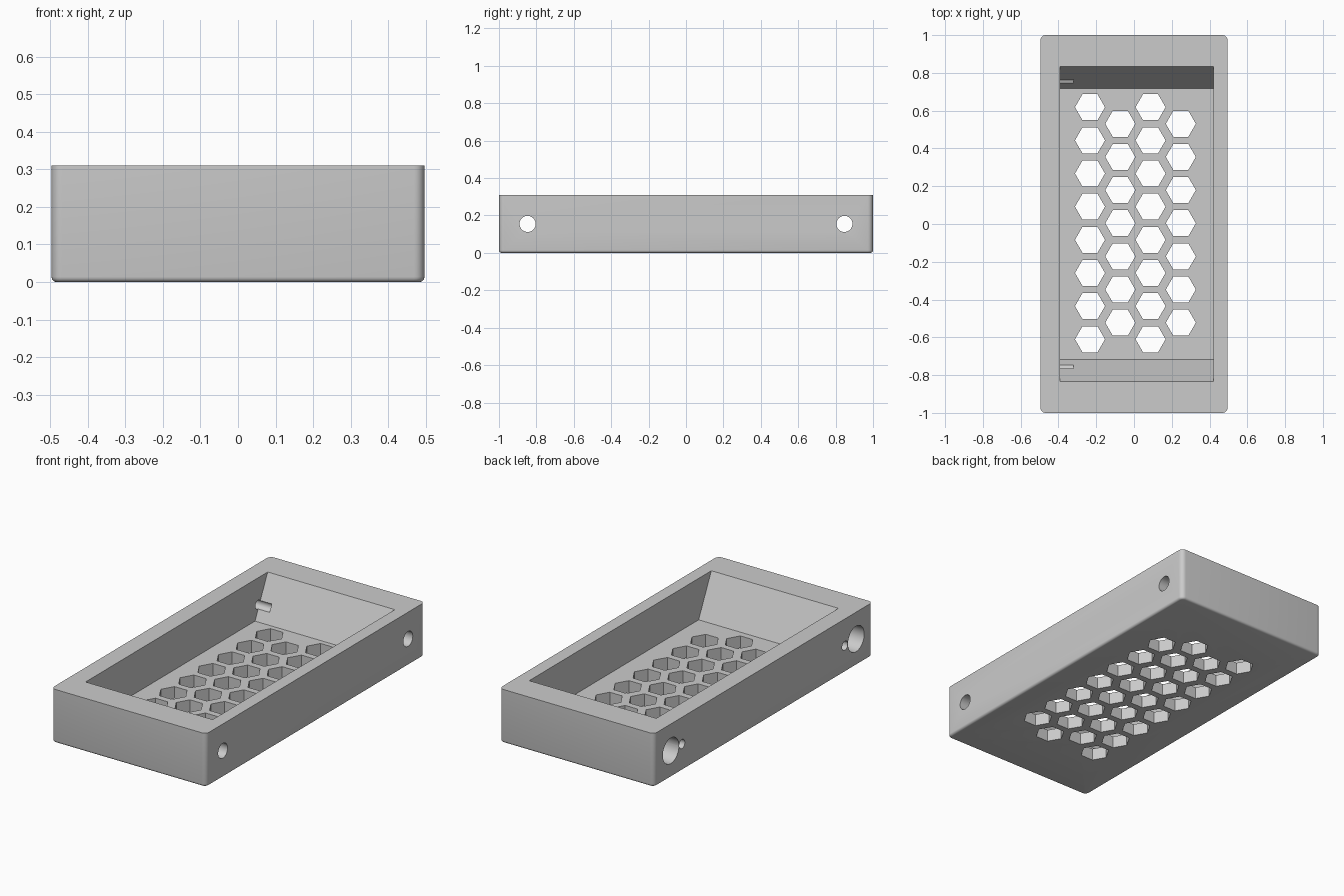
import bpy, bmesh, math
from mathutils import Matrix, Vector

old = bpy.data.objects.get("Cube")
if old:
    bpy.data.objects.remove(old, do_unlink=True)

HALF_X, HALF_Y, HEIGHT, FLOOR = 0.496, 1.0, 0.31, 0.07
BORE_Z = 0.155

grey = bpy.data.materials.new("plain grey")
grey.use_nodes = True
colour = (0.6, 0.6, 0.6, 1)
grey.diffuse_color = colour
grey.node_tree.nodes["Principled BSDF"].inputs["Base Color"].default_value = colour


def make_object(name, bm):
    bmesh.ops.recalc_face_normals(bm, faces=bm.faces)
    mesh = bpy.data.meshes.new(name)
    bm.to_mesh(mesh)
    bm.free()
    mesh.materials.append(grey)
    obj = bpy.data.objects.new(name, mesh)
    bpy.context.collection.objects.link(obj)
    return obj


def add_prism(bm, sides, radius, depth, matrix):
    bmesh.ops.create_cone(bm, cap_ends=True, segments=sides, radius1=radius,
                          radius2=radius, depth=depth, matrix=matrix)


def add_bore(bm, radius, y, x0, x1):
    """Round bore running along x from x0 to x1."""
    place = Matrix.Translation(((x0 + x1) / 2, y, BORE_Z))
    add_prism(bm, 40, radius, x1 - x0, place @ Matrix.Rotation(math.pi / 2, 4, 'Y'))


# Tray block: rounded upright corners, softened bottom edge
bm = bmesh.new()
bmesh.ops.create_cube(bm, size=1, matrix=Matrix.Translation((0, 0, HEIGHT / 2))
                      @ Matrix.Diagonal((2 * HALF_X, 2 * HALF_Y, HEIGHT, 1)))
upright = [e for e in bm.edges if abs(e.verts[0].co.z - e.verts[1].co.z) > 0.1]
bmesh.ops.bevel(bm, geom=upright, offset=0.028, segments=6, profile=0.5, affect='EDGES')
bottom = [e for e in bm.edges if all(v.co.z < 0.001 for v in e.verts)]
bmesh.ops.bevel(bm, geom=bottom, offset=0.014, segments=4, profile=0.5, affect='EDGES')
tray = make_object("tray", bm)

# Cavity: trapezium profile with sloping ends, extruded across the width
top = HEIGHT + 0.05
slope = (0.833 - 0.717) / (HEIGHT - FLOOR)
y_low, y_high = 0.717, 0.717 + slope * (top - FLOOR)
bm = bmesh.new()
profile = [(-y_low, FLOOR), (y_low, FLOOR), (y_high, top), (-y_high, top)]
face = bm.faces.new([bm.verts.new((-0.393, y, z)) for y, z in profile])
side = bmesh.ops.extrude_face_region(bm, geom=[face])
bmesh.ops.translate(bm, vec=Vector((0.393 + 0.421, 0, 0)),
                    verts=[g for g in side["geom"] if isinstance(g, bmesh.types.BMVert)])
cutters = [make_object("cavity_cutter", bm)]

# Honeycomb vents through the floor, alternate columns staggered
bm = bmesh.new()
pitch = 0.1755
for column in range(4):
    count = 8 - column % 2
    for row in range(count):
        y = 0.004 + (row - (count - 1) / 2) * pitch
        add_prism(bm, 6, 0.0795, 0.3,
                  Matrix.Translation((-0.233 + 0.1603 * column, y, 0))
                  @ Matrix.Rotation(math.pi / 2, 4, 'Z'))
# turn the hexagons so that their points lie along x
if max(v.co.x for v in bm.verts) < 0.32:
    bm.clear()
    for column in range(4):
        count = 8 - column % 2
        for row in range(count):
            y = 0.004 + (row - (count - 1) / 2) * pitch
            add_prism(bm, 6, 0.0795, 0.3,
                      Matrix.Translation((-0.233 + 0.1603 * column, y, 0)))
cutters.append(make_object("vent_cutter", bm))

# Long rod bores through both ends
bm = bmesh.new()
for s in (-1, 1):
    add_bore(bm, 0.043, s * 0.847, -0.7, 0.7)
cutters.append(make_object("rod_bore_cutter", bm))

# Wide counterbores and small pin holes on the right wall
bm = bmesh.new()
for s in (-1, 1):
    add_bore(bm, 0.074, s * 0.847, -0.7, -0.32)
    add_bore(bm, 0.026, s * 0.745, -0.7, -0.32)
cutters.append(make_object("counterbore_cutter", bm))

# Cut everything out of the tray
bpy.ops.object.select_all(action='DESELECT')
bpy.context.view_layer.objects.active = tray
tray.select_set(True)
for cutter in cutters:
    cutter.hide_render = True
    cut = tray.modifiers.new(cutter.name, 'BOOLEAN')
    cut.operation = 'DIFFERENCE'
    cut.solver = 'EXACT'
    cut.object = cutter
    bpy.ops.object.modifier_apply(modifier=cut.name)
for cutter in cutters:
    bpy.data.objects.remove(cutter, do_unlink=True)

bpy.ops.object.shade_smooth_by_angle(angle=math.radians(30))
